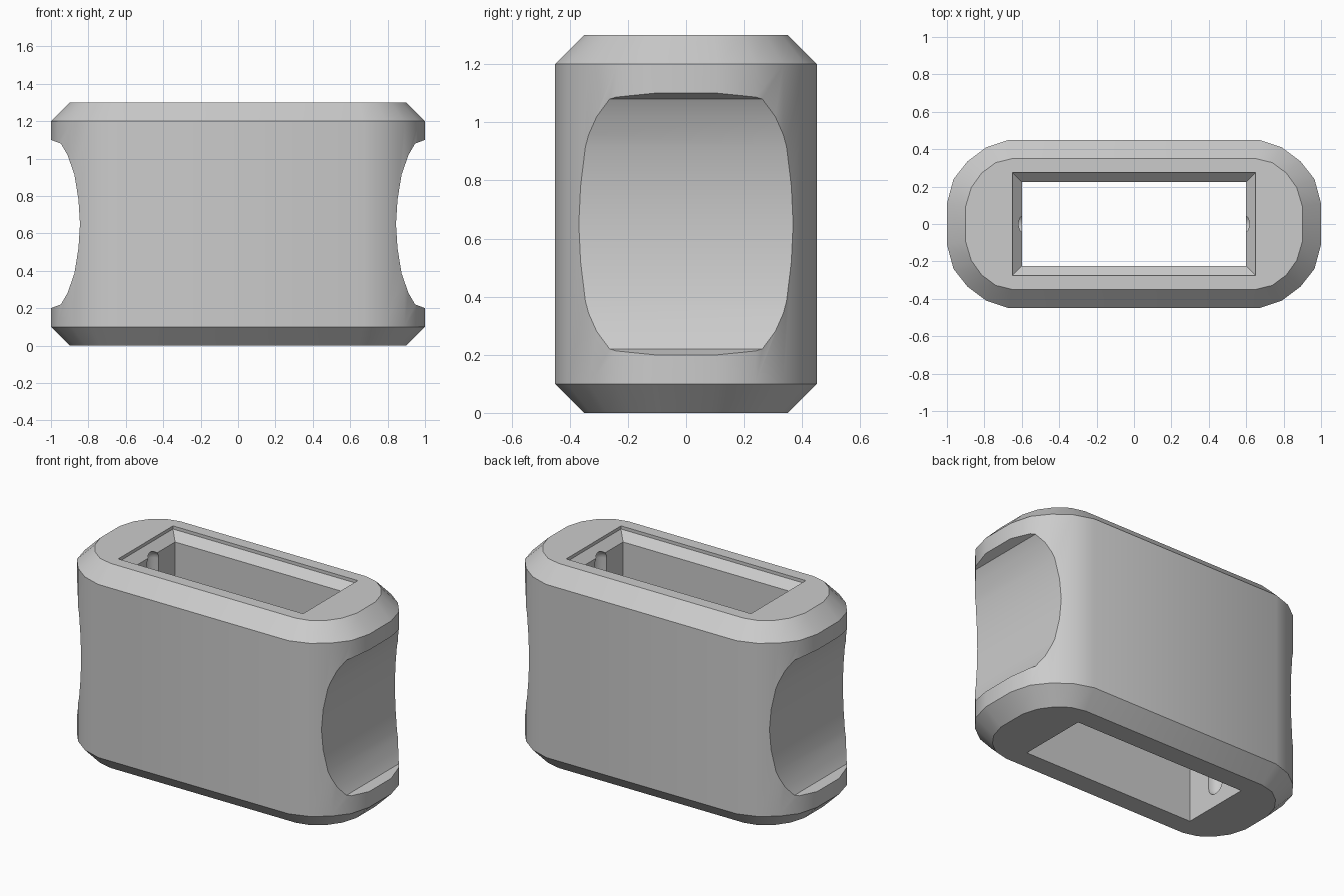
import bpy, bmesh, math

if "Cube" in bpy.data.objects:
    bpy.data.objects.remove(bpy.data.objects["Cube"])

grey = bpy.data.materials.new("grey plastic")
grey.diffuse_color = (0.6, 0.6, 0.6, 1)
grey.use_nodes = True
grey.node_tree.nodes["Principled BSDF"].inputs["Base Color"].default_value = grey.diffuse_color


def add_object(name, bm):
    bmesh.ops.recalc_face_normals(bm, faces=bm.faces[:])
    mesh = bpy.data.meshes.new(name)
    bm.to_mesh(mesh)
    bm.free()
    mesh.materials.append(grey)
    obj = bpy.data.objects.new(name, mesh)
    bpy.context.collection.objects.link(obj)
    return obj


def loft(name, rings):
    """Closed solid through rings that share one point count."""
    bm = bmesh.new()
    loops = [[bm.verts.new(p) for p in ring] for ring in rings]
    n = len(loops[0])
    for a, b in zip(loops, loops[1:]):
        for i in range(n):
            j = (i + 1) % n
            bm.faces.new((a[i], a[j], b[j], b[i]))
    bm.faces.new(loops[0])
    bm.faces.new(loops[-1])
    return add_object(name, bm)


def outline(quarter, z):
    """Mirror one rounded corner into a full ring."""
    half = quarter + [(-x, y) for x, y in reversed(quarter)]
    return [(x, y, z) for x, y in half + [(-x, -y) for x, y in half]]


def rectangle(x, y, z):
    return [(x, y, z), (-x, y, z), (-x, -y, z), (x, -y, z)]


# Rounded block with bevelled top and bottom rims
wide = [(1, .11), (.965, .24), (.89, .335), (.79, .41), (.67, .45)]
narrow = [(.9, .095), (.87, .195), (.815, .272), (.74, .328), (.65, .35)]
body = loft("grip_block", [outline(narrow, 0), outline(wide, .1),
                           outline(wide, 1.2), outline(narrow, 1.3)])

cutters = []

# Rectangular well through the block, with a lip and sloped lead-in
cutters.append(loft("well_cutter", [
    rectangle(.6, .225, -.1), rectangle(.6, .225, 1.23),
    rectangle(.65, .275, 1.28), rectangle(.65, .275, 1.4)]))

# Scooped finger grips at both ends
lower = [(1.11, .16), (1, .2), (.947, .22), (.912, .28), (.875, .385), (.853, .52)]
scoop = lower + [(.845, .65)] + [(x, 1.3 - z) for x, z in reversed(lower)]
for side in (1, -1):
    cutters.append(loft("scoop_cutter", [[(side * x, y, z) for x, z in scoop]
                                         for y in (-.6, .6)]))

# Round-ended vertical grooves in the end walls of the well
for side in (1, -1):
    bm = bmesh.new()
    bmesh.ops.create_uvsphere(bm, u_segments=16, v_segments=10, radius=.06)
    middle = [e for e in bm.edges if all(abs(v.co.z) < 1e-5 for v in e.verts)]
    bmesh.ops.split_edges(bm, edges=middle)
    for f in bm.faces:
        top = f.calc_center_median().z > 0
        for v in f.verts:
            v.tag = top
    for v in bm.verts:
        v.co.z += 1.19 if v.tag else .14
        v.co.x += side * .6
    bmesh.ops.bridge_loops(bm, edges=[e for e in bm.edges if e.is_boundary])
    cutters.append(add_object("groove_cutter", bm))

bpy.context.view_layer.objects.active = body
for cutter in cutters:
    mod = body.modifiers.new("cut", 'BOOLEAN')
    mod.operation = 'DIFFERENCE'
    mod.solver = 'EXACT'
    mod.object = cutter
    bpy.ops.object.modifier_apply(modifier=mod.name)
for cutter in cutters:
    bpy.data.objects.remove(cutter)

body.select_set(True)
bpy.ops.object.shade_smooth_by_angle(angle=math.radians(30))
